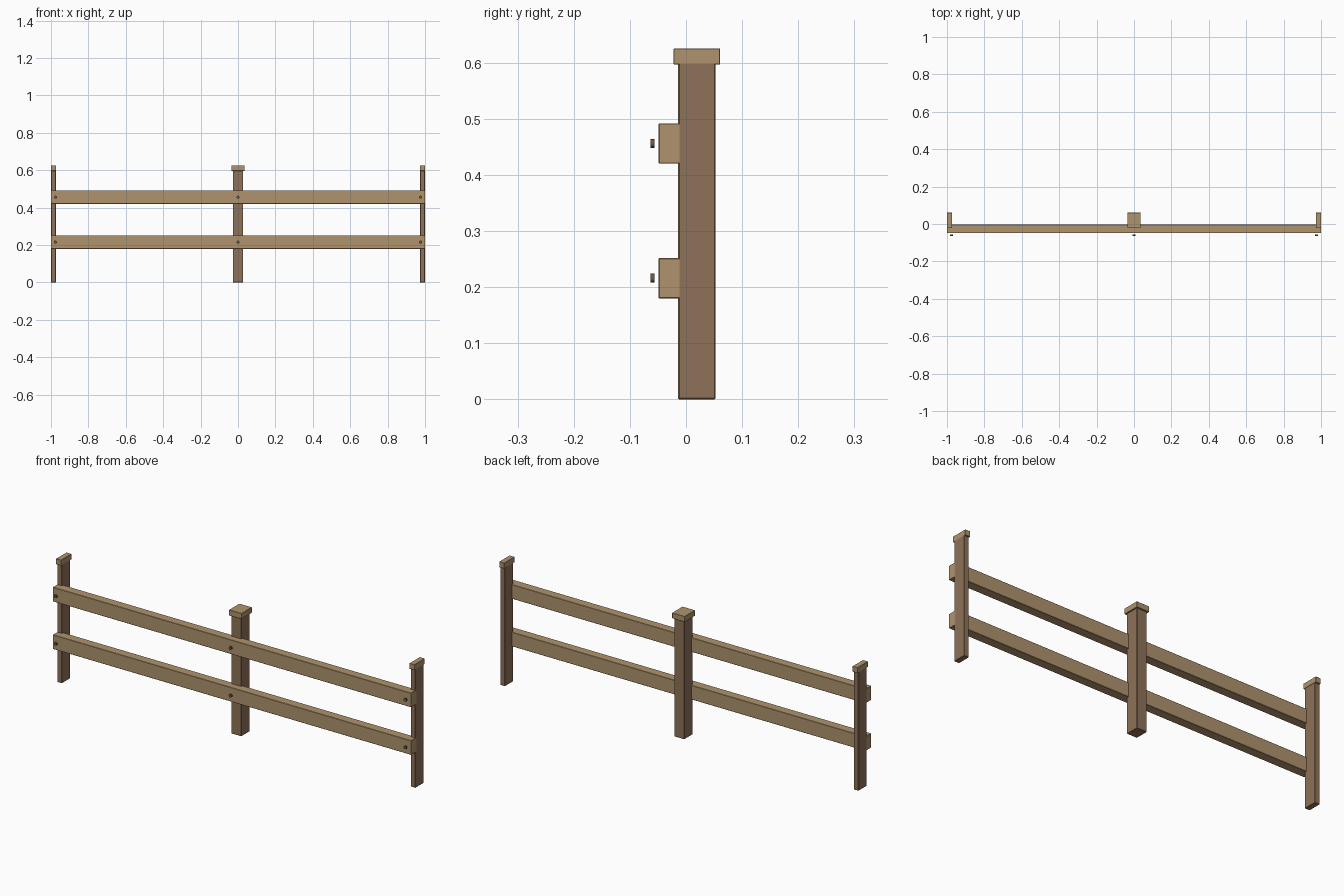
import bpy
import math

if "Cube" in bpy.data.objects:
    bpy.data.objects.remove(bpy.data.objects["Cube"])


def material(name, rgb):
    m = bpy.data.materials.new(name)
    m.use_nodes = True
    m.diffuse_color = (*rgb, 1)
    m.node_tree.nodes["Principled BSDF"].inputs["Base Color"].default_value = (*rgb, 1)
    return m


LIGHT = material("light wood", (0.43, 0.295, 0.155))
DARK = material("dark wood", (0.275, 0.17, 0.098))
BOLT = material("bolt brown", (0.17, 0.095, 0.055))


def box(name, x, y, z, mat, bevel=0.0015):
    """Box spanning the given (min, max) ranges, with slightly eased edges."""
    spans = (x, y, z)
    bpy.ops.mesh.primitive_cube_add(size=1, location=[sum(s) / 2 for s in spans])
    ob = bpy.context.object
    ob.name = name
    ob.scale = [s[1] - s[0] for s in spans]
    bpy.ops.object.transform_apply(location=False, rotation=False, scale=True)
    ob.data.materials.append(mat)
    mod = ob.modifiers.new("eased edges", "BEVEL")
    mod.width = bevel
    mod.segments = 1
    return ob


# Posts and caps: a full post in the middle, half posts at the ends
posts = {
    "right": ((-1, -0.973), (-1, -0.972)),
    "middle": ((-0.028, 0.028), (-0.035, 0.035)),
    "left": ((0.973, 1), (0.972, 1)),
}
for side, (post_x, cap_x) in posts.items():
    box(side + "_post", post_x, (-0.014, 0.053), (0, 0.6), DARK, 0.002)
    box(side + "_post_cap", cap_x, (-0.022, 0.061), (0.597, 0.625), LIGHT, 0.001)

# Rails, each with a bolt head in front of every post
for level, bottom in (("lower", 0.18), ("upper", 0.42)):
    box(level + "_rail", (-1, 1), (-0.049, -0.003), (bottom, bottom + 0.072), LIGHT)
    for side, x in (("right", -0.976), ("middle", 0), ("left", 0.976)):
        bpy.ops.mesh.primitive_cylinder_add(
            vertices=12, radius=0.008, depth=0.007,
            location=(x, -0.0595, bottom + 0.036), rotation=(math.pi / 2, 0, 0))
        bolt = bpy.context.object
        bolt.name = f"{level}_{side}_bolt"
        bolt.data.materials.append(BOLT)
        bpy.ops.object.shade_smooth_by_angle()
